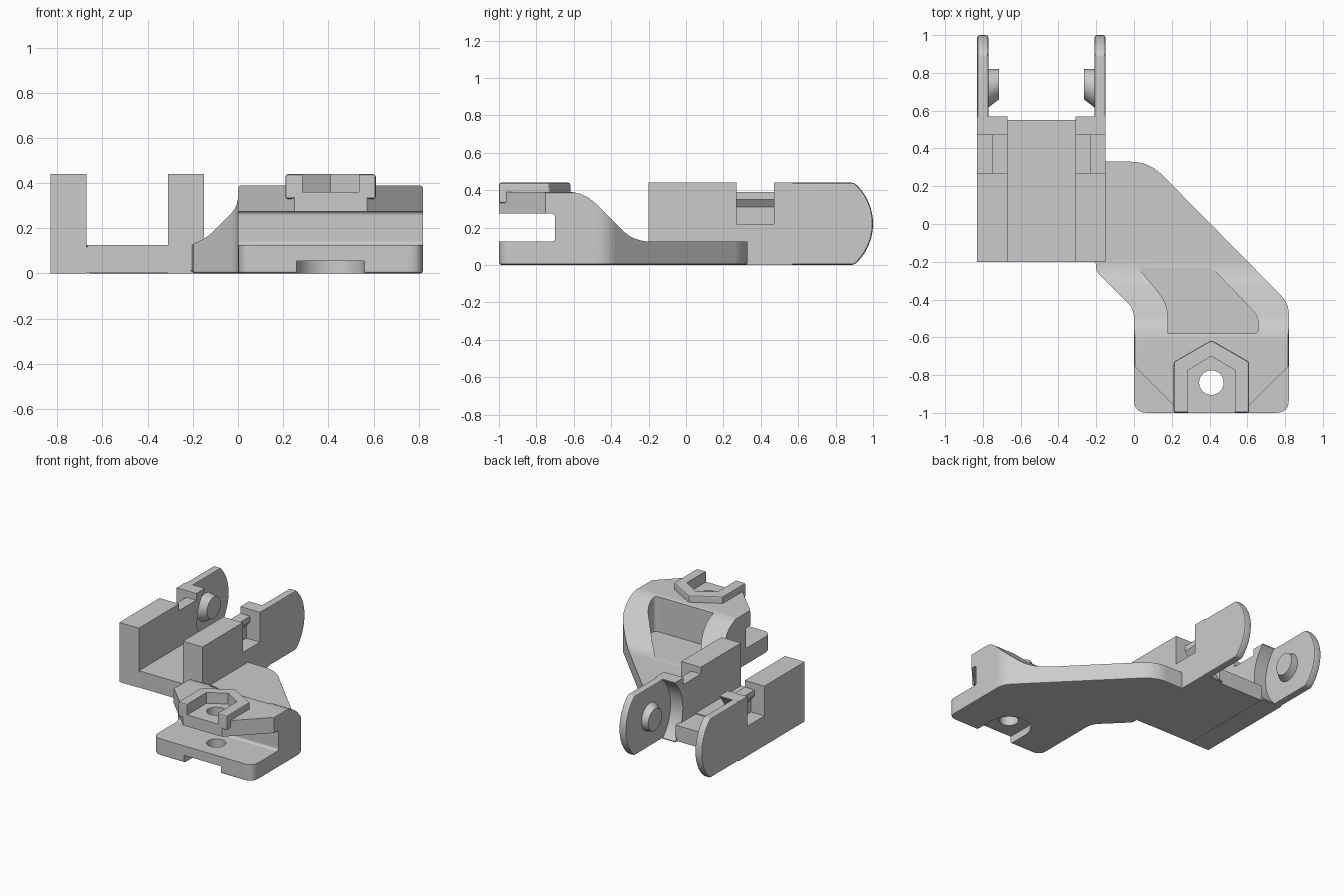
import bpy, bmesh, math
from mathutils import Vector

old = bpy.data.objects.get("Cube")
if old:
    bpy.data.objects.remove(old, do_unlink=True)

SHADE = (0.6, 0.6, 0.6, 1)
grey = bpy.data.materials.new("plain grey")
grey.use_nodes = True
grey.diffuse_color = SHADE
grey.node_tree.nodes["Principled BSDF"].inputs["Base Color"].default_value = SHADE


def rounded(points, radii, steps=6):
    """Outline with its corners replaced by curved fillets."""
    out = []
    for i, p in enumerate(points):
        r = radii.get(i, 0)
        p = Vector(p)
        if not r:
            out.append(p)
            continue
        a, b = Vector(points[i - 1]), Vector(points[(i + 1) % len(points)])
        s, e = p + (a - p).normalized() * r, p + (b - p).normalized() * r
        for k in range(steps + 1):
            t = k / steps
            out.append(s * (1 - t) ** 2 + p * 2 * t * (1 - t) + e * t * t)
    return out


def finish(name, bm):
    bmesh.ops.recalc_face_normals(bm, faces=bm.faces)
    mesh = bpy.data.meshes.new(name)
    bm.to_mesh(mesh)
    bm.free()
    mesh.materials.append(grey)
    ob = bpy.data.objects.new(name, mesh)
    bpy.context.collection.objects.link(ob)
    return ob


def loft(name, first, second):
    """Closed solid between two matching loops of 3D points."""
    bm = bmesh.new()
    a, b = [[bm.verts.new(p) for p in ring] for ring in (first, second)]
    bm.faces.new(a)
    bm.faces.new(b)
    for i in range(len(a)):
        j = (i + 1) % len(a)
        bm.faces.new((a[i], a[j], b[j], b[i]))
    return finish(name, bm)


def prism(name, points, lo, hi, axis="z"):
    """Extrude an outline along z (xy), x (yz) or y (xz)."""
    place = {"z": lambda u, v, w: (u, v, w),
             "x": lambda u, v, w: (w, u, v),
             "y": lambda u, v, w: (u, w, v)}[axis]
    return loft(name, *[[place(p[0], p[1], w) for p in points] for w in (lo, hi)])


def box(name, x, y, z):
    return prism(name, [(x[0], y[0]), (x[1], y[0]), (x[1], y[1]), (x[0], y[1])], *z)


def circle(u, v, r, n=48):
    return [(u + r * math.cos(2 * math.pi * i / n), v + r * math.sin(2 * math.pi * i / n))
            for i in range(n)]


def activate(ob):
    bpy.ops.object.select_all(action="DESELECT")
    bpy.context.view_layer.objects.active = ob
    ob.select_set(True)


def apply(ob, mod):
    activate(ob)
    bpy.ops.object.modifier_apply(modifier=mod.name)


def combine(ob, tool, op="DIFFERENCE"):
    mod = ob.modifiers.new("combine", "BOOLEAN")
    mod.operation, mod.solver, mod.object = op, "EXACT", tool
    apply(ob, mod)
    bpy.data.objects.remove(tool, do_unlink=True)


def bevel(ob, width):
    mod = ob.modifiers.new("edges", "BEVEL")
    mod.width, mod.segments = width, 2
    mod.limit_method, mod.angle_limit = "ANGLE", math.radians(40)
    apply(ob, mod)


def smooth(ob):
    """Smooth curves while flat faces stay flat."""
    activate(ob)
    bpy.ops.object.shade_smooth_by_angle(angle=math.radians(25))
    mod = ob.modifiers.new("normals", "WEIGHTED_NORMAL")
    mod.keep_sharp = True


def mirror_x(points, centre):
    return [(2 * centre - p[0], p[1]) for p in points]


# Offset base: full height outline, then carved
base = prism("offset_base", rounded(
    [(0, -1), (0.82, -1), (0.82, -0.42), (0.08, 0.33), (-0.67, 0.33),
     (-0.67, -0.2), (-0.2, -0.2), (-0.2, -0.25), (0, -0.45)],
    {0: 0.07, 1: 0.07, 2: 0.06, 3: 0.1, 8: 0.05}), 0, 0.39)
bevel(base, 0.014)

# Curved ramp from the clamp block down to the plate
ramp = rounded([(-0.64, 0.5), (-0.64, 0.392), (-0.54, 0.385), (-0.28, 0.125), (0.5, 0.125), (0.5, 0.5)],
               {2: 0.08, 3: 0.09})
combine(base, prism("ramp_cut", ramp, -1, 1, "x"))

# Pocket in the ramp
pocket = rounded([(0.18, -0.58), (0.66, -0.58), (0.66, -0.49), (0.41, -0.23),
                  (0.02, -0.23), (0.18, -0.42)], {1: 0.03, 2: 0.05, 5: 0.08})
combine(base, prism("pocket_cut", pocket, 0.126, 0.6))

# Clamp slot and the cut corners of its upper jaw
slot = rounded([(-1.1, 0.125), (-0.7, 0.125), (-0.7, 0.275), (-1.1, 0.275)], {1: 0.02, 2: 0.02})
combine(base, prism("slot_cut", slot, -0.5, 1, "x"))
corner = [(-0.1, -0.65), (-0.1, -1.1), (0.35, -1.1)]
for pts in (corner, mirror_x(corner, 0.41)):
    combine(base, prism("corner_cut", pts, 0.2, 0.5))


# Raised nut holder, open to the front
def house(half, shoulder, peak, front):
    return [(0.41 - half, front), (0.41 + half, front), (0.41 + half, shoulder),
            (0.41, peak), (0.41 - half, shoulder)]


holder = prism("nut_holder", house(0.2, -0.73, -0.615, -1), 0.33, 0.44)
bevel(holder, 0.012)
combine(base, holder, "UNION")
combine(base, prism("nut_cut", house(0.125, -0.775, -0.7, -1.1), 0.36, 0.6))

# Screw head recess below, then the screw hole through both jaws
combine(base, prism("recess_cut", circle(0.41, -0.84, 0.15), -0.1, 0.055))
combine(base, box("recess_mouth", (0.26, 0.56), (-1.1, -0.84), (-0.1, 0.055)))
combine(base, prism("screw_hole", circle(0.41, -0.84, 0.065), -0.2, 0.6))
smooth(base)

# Channel walls with forked arms, built as a mirrored pair
MID = -0.49
wall_side = [(-0.2, 0), (0.57, 0), (0.57, 0.44), (-0.2, 0.44)]
arm_side = [(0.5, 0)]
for i in range(17):
    a = math.radians(-49.3 + 98.6 * i / 16)
    arm_side.append((0.71 + 0.29 * math.cos(a), 0.22 + 0.29 * math.sin(a)))
arm_side.append((0.5, 0.44))
notch = [(-0.05, 0.22), (-0.26, 0.22), (-0.26, 0.31), (-0.23, 0.35), (-0.23, 0.39),
         (-0.4, 0.39), (-0.4, 0.6), (-0.05, 0.6)]

for name, flip in (("left_fork_wall", False), ("right_fork_wall", True)):
    x0, x1 = (-0.83, -0.67) if flip else (-0.31, -0.15)
    wall = prism(name, wall_side, x0, x1, "x")
    combine(wall, prism("knuckle_cut", circle(0.78, 0.22, 0.3, 64), -0.77, -0.21, "x"))
    pts = mirror_x(notch, MID) if flip else notch
    combine(wall, prism("notch_cut", pts, 0.27, 0.47, "y"))
    x0, x1 = (-0.83, -0.77) if flip else (-0.21, -0.15)
    arm = prism("arm", arm_side, x0, x1, "x")
    bevel(arm, 0.014)
    combine(wall, arm, "UNION")
    smooth(wall)

# Channel floor
box("channel_floor", (-0.68, -0.3), (-0.2, 0.55), (0.002, 0.118))

# Pivot studs inside the arms, tapered towards the channel
for name, x0, x1 in (("left_stud", -0.2, -0.265), ("right_stud", -0.78, -0.715)):
    big = [(x0, u, v) for u, v in circle(0.715, 0.22, 0.105)]
    small = [(x1, u, v) for u, v in circle(0.74, 0.22, 0.08)]
    smooth(loft(name, big, small))
